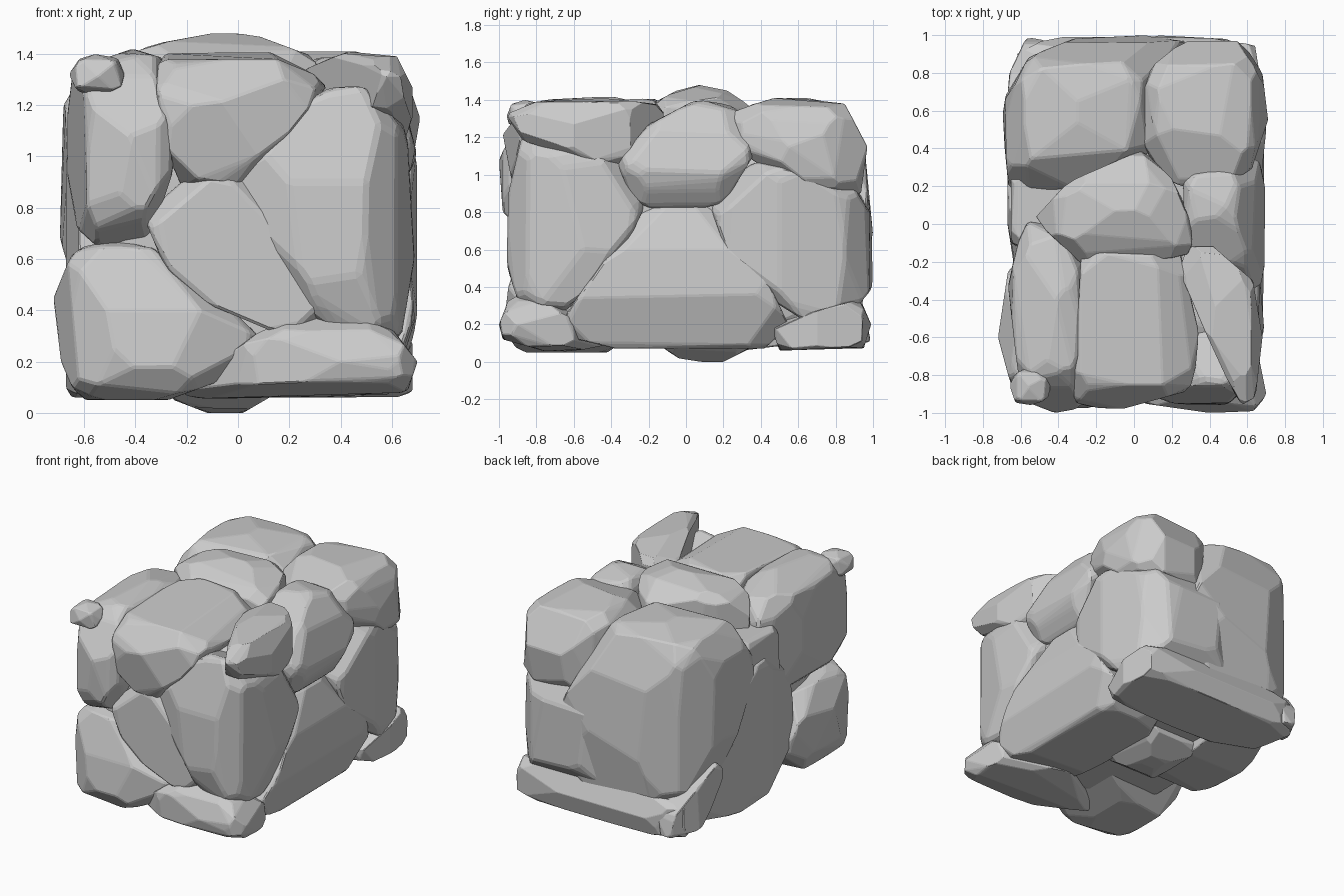
import bpy, bmesh, random
from itertools import product
from mathutils import Vector
from mathutils.geometry import convex_hull_2d

random.seed(4)
AX = {"xz": (0, 2), "yz": (1, 2), "xy": (0, 1)}


# Slice a convex solid with a plane and cap the cut
def cut(bm, co, no):
    r = bmesh.ops.bisect_plane(bm, geom=bm.verts[:] + bm.edges[:] + bm.faces[:], dist=1e-5,
                               plane_co=co, plane_no=no, clear_outer=True)
    edges = [e for e in r["geom_cut"] if isinstance(e, bmesh.types.BMEdge) and e.is_boundary]
    if edges:
        bmesh.ops.edgenet_fill(bm, edges=edges)


# Chip directions: corners and edges, then shallow tilts that crown the big faces
CHIPS = [(d, -0.03 if 0 not in d else 0.04) for d in product((-1, 0, 1), repeat=3)
         if d.count(0) < 2]
CHIPS += [(d, 0.05) for d in product((-1, -.4, 0, .4, 1), repeat=3)
          if sorted(map(abs, d)) == [0, .4, 1]]


# Carve a block to its outlines, chip its corners, then soften its edges
def stone(name, lo, hi, chip=0.88, soft=0.02, **outlines):
    lo, hi = Vector(lo), Vector(hi)
    mid, size = (lo + hi) / 2, (hi - lo) / 2
    bm = bmesh.new()
    bmesh.ops.create_cube(bm, size=2)
    for v in bm.verts:
        v.co = mid + v.co * size
    for view, pts in outlines.items():
        a, b = AX[view]
        pts = [Vector(p) for p in pts]
        pts = [pts[i] for i in convex_hull_2d(pts)]
        c = sum(pts, Vector((0, 0))) / len(pts)
        for p, q in zip(pts, pts[1:] + pts[:1]):
            n2 = Vector((q.y - p.y, p.x - q.x)).normalized()
            if n2.dot(p - c) < 0:
                n2 = -n2
            co, no = mid.copy(), Vector((0, 0, 0))
            co[a], co[b] = p
            no[a], no[b] = n2
            cut(bm, co, no)
    heart = sum((v.co for v in bm.verts), Vector()) / len(bm.verts)
    for d, extra in CHIPS:
        no = Vector([(i + random.uniform(-.15, .15)) / s for i, s in zip(d, size)]).normalized()
        reach = max((v.co - heart).dot(no) for v in bm.verts)
        cut(bm, heart + no * reach * min(chip + extra, .97), no)
    pts = [v.co.copy() for v in bm.verts]
    bm.free()
    bm = bmesh.new()
    for p in pts:
        bm.verts.new(p)
    bmesh.ops.remove_doubles(bm, verts=bm.verts[:], dist=min(size) * 0.12)
    bmesh.ops.convex_hull(bm, input=bm.verts[:])
    loose = [v for v in bm.verts if not v.link_faces]
    bmesh.ops.delete(bm, geom=loose, context="VERTS")
    bmesh.ops.dissolve_limit(bm, angle_limit=0.14, verts=bm.verts[:], edges=bm.edges[:])
    bmesh.ops.bevel(bm, geom=bm.edges[:], offset=soft, segments=1, affect="EDGES",
                    clamp_overlap=True)
    bmesh.ops.recalc_face_normals(bm, faces=bm.faces[:])
    me = bpy.data.meshes.new(name)
    bm.to_mesh(me)
    bm.free()
    ob = bpy.data.objects.new(name, me)
    bpy.context.collection.objects.link(ob)


# Hidden filler
stone("core_stone", (-.55, -.8, .12), (.57, .82, 1.2))

# Front stones
stone("front_upper_left_stone", (-.68, -1, .62), (-.23, .03, 1.42), chip=.91,
      xz=[(-.65, 1.34), (-.41, 1.42), (-.28, 1.38), (-.23, 1.0), (-.34, .68), (-.5, .62), (-.63, .7), (-.68, 1.0)],
      xy=[(-.58, .02), (-.46, 0), (-.24, -.2), (-.25, -.97), (-.42, -1), (-.6, -.93), (-.67, -.3)],
      yz=[(.03, 1.2), (-.05, 1.34), (-.4, 1.42), (-.78, 1.4), (-.92, 1.26), (-1, 1.08), (-.98, .8), (-.8, .62), (-.1, .68)])
stone("front_upper_middle_stone", (-.34, -1, .82), (.36, -.12, 1.41), chip=.92,
      xz=[(-.32, 1.4), (.12, 1.41), (.36, 1.29), (.12, 1.04), (0, .84), (-.2, .84), (-.34, 1.15)],
      xy=[(-.28, -.14), (.25, -.12), (.36, -.6), (.3, -.88), (-.1, -.99), (-.32, -.95)],
      yz=[(-.98, 1.22), (-.85, 1.38), (-.15, 1.41), (-.12, 1.1), (-.6, .82), (-.92, .9)])
stone("front_middle_stone", (-.38, -.91, .26), (.38, -.3, .97), chip=.92,
      xz=[(-.37, .77), (-.15, .96), (0, .96), (.38, .42), (.27, .26), (-.25, .48)])
stone("front_right_stone", (-.06, -.97, .25), (.69, -.22, 1.3), chip=.92,
      xz=[(-.06, .9), (.1, 1.12), (.35, 1.28), (.53, 1.29), (.66, 1.1), (.69, .6), (.64, .28), (.45, .25), (.3, .36)],
      xy=[(-.06, -.85), (.2, -.95), (.48, -.97), (.62, -.85), (.69, -.55), (.66, -.22), (-.06, -.22)],
      yz=[(-.86, 1.29), (-.95, .9), (-.96, .5), (-.88, .28), (-.68, .25), (-.4, .45), (-.22, .83), (-.35, 1.09)])
stone("front_lower_left_stone", (-.72, -.99, .04), (.12, -.15, .69), chip=.9,
      xz=[(-.62, .69), (-.35, .68), (-.1, .48), (.11, .27), (0, .15), (-.3, .04), (-.63, .05), (-.69, .2), (-.72, .45)],
      xy=[(.12, -.86), (-.2, -.98), (-.48, -.97), (-.65, -.86), (-.72, -.6), (-.66, -.2), (.1, -.15)],
      yz=[(-.86, .68), (-.95, .4), (-.98, .15), (-.9, .05), (-.4, .05), (-.17, .25), (-.35, .6)])
stone("front_bottom_stone", (-.28, -1, .05), (.7, -.4, .41), chip=.92,
      xz=[(.05, .3), (.3, .41), (.6, .33), (.7, .2), (.66, .08), (.2, .05), (-.28, .06)],
      xy=[(-.28, -.7), (.05, -.95), (.4, -1), (.65, -.99), (.7, -.9), (.64, -.6), (.2, -.4)],
      yz=[(-1, .2), (-.95, .33), (-.8, .4), (-.6, .22), (-.4, .09), (-.7, .04), (-.98, .12)])
stone("front_right_corner_stone", (.24, -.97, 1.03), (.7, -.1, 1.41), chip=.92,
      xy=[(.28, -.12), (.42, -.12), (.63, -.3), (.68, -.6), (.64, -.95), (.57, -.97), (.44, -.72), (.24, -.25)],
      xz=[(.24, 1.33), (.42, 1.41), (.62, 1.39), (.69, 1.25), (.7, 1.1), (.6, 1.03), (.24, 1.1)],
      yz=[(-.97, 1.33), (-.8, 1.39), (-.45, 1.41), (-.15, 1.38), (-.1, 1.3), (-.38, 1.03), (-.87, 1.18)])
stone("corner_pebble", (-.655, -.96, 1.24), (-.44, -.76, 1.4), chip=.76, soft=.01)

# Right side stones
stone("right_upper_middle_stone", (.26, -.38, .8), (.7, .36, 1.4), chip=.9,
      yz=[(-.38, 1.05), (-.2, 1.27), (.07, 1.41), (.28, 1.36), (.36, 1.1), (.2, .84), (0, .8), (-.26, .83)],
      xz=[(.26, 1.38), (.52, 1.4), (.64, 1.25), (.7, 1.0), (.6, .8), (.26, .8)])
stone("right_lower_middle_stone", (.1, -.7, .07), (.69, .56, .85), chip=.92,
      yz=[(-.24, .84), (.16, .84), (.38, .55), (.56, .2), (.42, .07), (-.4, .07), (-.7, .15), (-.57, .37)],
      xz=[(.1, .85), (.6, .85), (.67, .6), (.69, .36), (.6, .07), (.1, .07)])
stone("right_back_stone", (-.1, .1, .2), (.7, 1, 1.08), chip=.92,
      yz=[(.12, .82), (.35, 1.08), (.9, .95), (.99, .8), (1, .4), (.85, .2), (.7, .18), (.25, .45)],
      xy=[(-.1, .1), (.66, .1), (.7, .5), (.64, .85), (.5, .98), (.1, 1), (-.1, .9)])
stone("back_upper_right_stone", (.03, .14, .86), (.71, 1, 1.41), chip=.9,
      yz=[(.18, 1.32), (.5, 1.42), (.85, 1.38), (.97, 1.15), (.93, .86), (.5, .98), (.28, 1.13)],
      xz=[(.03, 1.33), (.15, 1.41), (.45, 1.42), (.64, 1.36), (.71, 1.15), (.66, .86), (.05, .86)],
      xy=[(.3, 1), (.56, .99), (.68, .8), (.71, .55), (.62, .28), (.35, .14), (.2, .15), (.05, .4), (.05, .8)])

# Top and back stones
stone("top_middle_stone", (-.52, -.22, .95), (.32, .4, 1.48), chip=.91,
      xy=[(-.52, .04), (-.35, .22), (.04, .4), (.2, .24), (.3, .05), (.31, -.17), (-.28, -.22), (-.42, -.1)],
      xz=[(-.52, 1.3), (-.38, 1.43), (-.1, 1.48), (.05, 1.48), (.32, 1.38), (.3, 1), (-.5, 1)],
      yz=[(-.22, 1.36), (-.05, 1.45), (.07, 1.48), (.22, 1.45), (.4, 1.33), (.35, 1), (-.2, 1)])
stone("back_upper_left_stone", (-.7, .15, .2), (.4, 1, 1.41), chip=.92,
      xy=[(-.66, .15), (-.4, .16), (.05, .36), (.4, .6), (.38, .95), (.05, 1), (-.35, .98), (-.56, .88), (-.68, .68), (-.7, .55)],
      xz=[(.4, .3), (.4, .6), (.1, 1.2), (.03, 1.38), (-.3, 1.41), (-.58, 1.37), (-.68, 1.2), (-.7, .7), (-.6, .35), (-.42, .2)],
      yz=[(.16, 1.2), (.35, 1.38), (.6, 1.42), (.85, 1.37), (.96, 1.1), (1, .7), (.93, .22), (.6, .3), (.2, .8)])
stone("back_bottom_stone", (-.62, .42, .06), (.68, 1, .36), chip=.92,
      yz=[(.45, .2), (.7, .26), (.93, .34), (.99, .2), (.95, .07), (.5, .06)],
      xy=[(-.62, .9), (-.5, .55), (.2, .42), (.62, .45), (.68, .7), (.64, .95), (.3, .99), (-.45, .99)])
stone("back_left_wedge_stone", (-.68, .52, .08), (-.46, .99, .52), chip=.95, soft=.008,
      yz=[(.99, .1), (.96, .25), (.8, .42), (.6, .52), (.52, .45), (.75, .12)],
      xy=[(-.46, .97), (-.57, .99), (-.66, .8), (-.68, .55), (-.5, .55)])

# Left and underside stones
stone("left_middle_stone", (-.67, -.32, .06), (-.2, .85, 1.05), chip=.92,
      yz=[(-.32, .4), (-.26, .76), (-.05, 1.03), (.25, 1.05), (.6, .72), (.85, .35), (.8, .12), (.3, .06), (-.1, .08)],
      xy=[(-.62, -.32), (-.67, 0), (-.67, .3), (-.56, .85), (-.2, .85), (-.2, -.32)])
stone("left_gap_stone", (-.65, -.12, .8), (-.3, .28, 1.2), chip=.9)
stone("underside_stone", (-.32, -.16, 0), (.16, .38, .35), chip=.92,
      xz=[(-.32, .15), (-.25, .05), (-.12, 0), (.02, 0), (.14, .07), (.16, .35), (-.3, .35)],
      yz=[(-.16, .1), (-.05, .02), (.08, 0), (.2, 0), (.36, .08), (.38, .35), (-.16, .35)])
